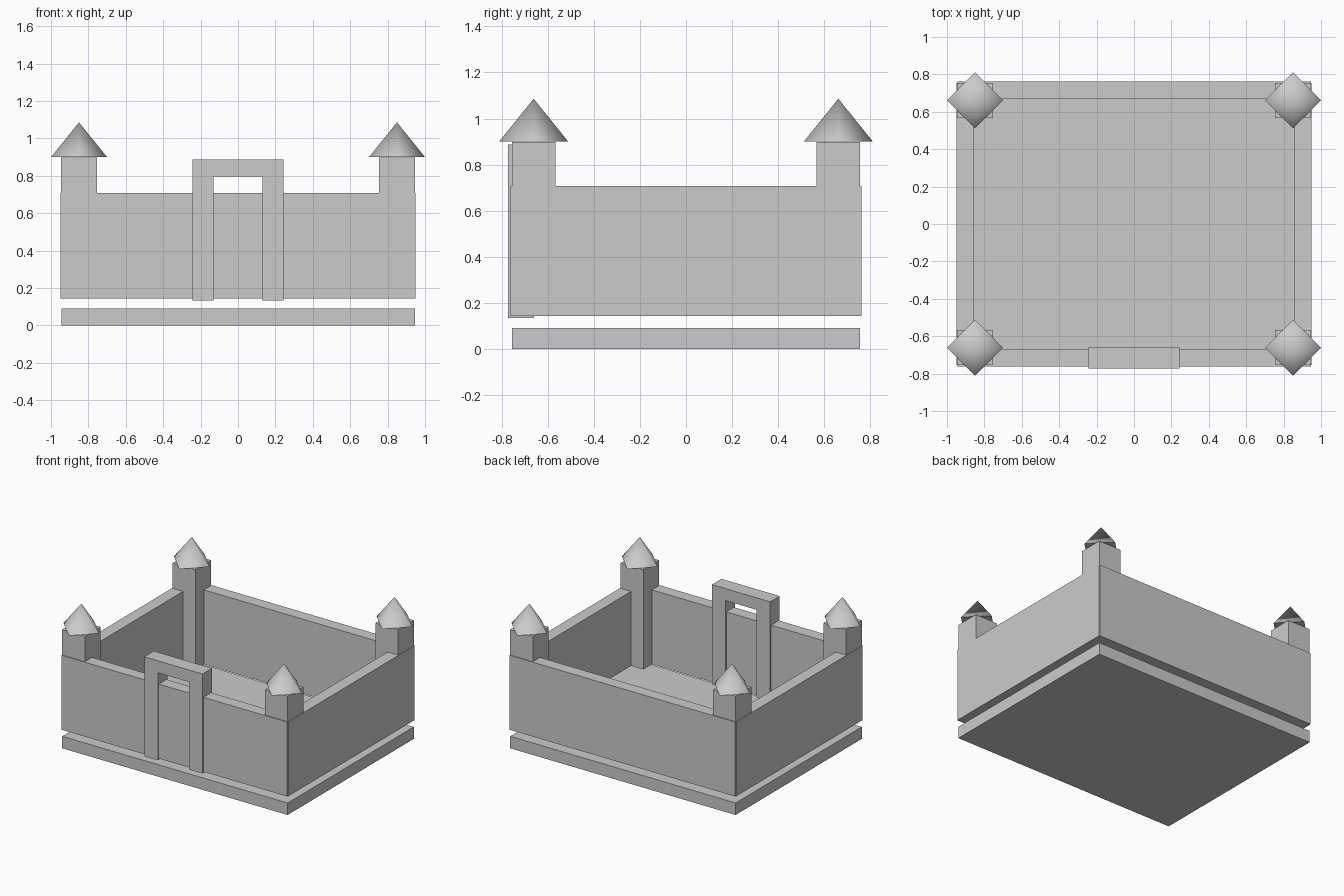
import bpy
import bmesh
from mathutils import Matrix, Vector

if "Cube" in bpy.data.objects:
    bpy.data.objects.remove(bpy.data.objects["Cube"])


def make_object(name, bm):
    bmesh.ops.recalc_face_normals(bm, faces=bm.faces)
    mesh = bpy.data.meshes.new(name)
    bm.to_mesh(mesh)
    bm.free()
    obj = bpy.data.objects.new(name, mesh)
    bpy.context.collection.objects.link(obj)
    return obj


def box(name, lo, hi):
    lo, hi = Vector(lo), Vector(hi)
    bm = bmesh.new()
    bmesh.ops.create_cube(bm, size=1, matrix=Matrix.Translation((lo + hi) / 2)
                          @ Matrix.Diagonal((*(hi - lo), 1)))
    return make_object(name, bm)


def centred_box(name, x, y, half_x, half_y, z0, z1):
    return box(name, (x - half_x, y - half_y, z0), (x + half_x, y + half_y, z1))


# Foundation slab, separated from the walls by a thin gap
centred_box("base_slab", 0, 0, 0.945, 0.755, 0, 0.091)

# Four walls, leaving a tiny notch at each outer corner
WALL_Z = (0.143, 0.707)
for side, s in (("front", -1), ("back", 1)):
    centred_box(side + "_wall", 0, s * 0.716, 0.945, 0.046, *WALL_Z)
for side, s in (("left", -1), ("right", 1)):
    centred_box(side + "_wall", s * 0.904, 0, 0.046, 0.755, *WALL_Z)

# Corner towers with four-sided, smooth-shaded roofs turned by 45 degrees
for y_name, sy in (("front", -1), ("back", 1)):
    for x_name, sx in (("left", -1), ("right", 1)):
        prefix = y_name + "_" + x_name
        x, y = sx * 0.85, sy * 0.661
        centred_box(prefix + "_tower", x, y, 0.095, 0.094, WALL_Z[0], 0.899)
        bm = bmesh.new()
        bmesh.ops.create_cone(bm, cap_ends=True, segments=4, radius1=0.15,
                              radius2=0, depth=0.186,
                              matrix=Matrix.Translation((x, y, 0.993)))
        bmesh.ops.remove_doubles(bm, verts=bm.verts, dist=1e-5)
        bm.normal_update()
        for face in bm.faces:
            face.smooth = abs(face.normal.z) < 0.9
        make_object(prefix + "_tower_roof", bm)

# Gate frame: one arch-shaped profile extruded through the front wall
profile = [(-0.244, 0.134), (-0.244, 0.888), (0.244, 0.888), (0.244, 0.134),
           (0.131, 0.134), (0.131, 0.797), (-0.131, 0.797), (-0.131, 0.134)]
bm = bmesh.new()
front = bm.faces.new([bm.verts.new((x, -0.773, z)) for x, z in profile])
extruded = bmesh.ops.extrude_face_region(bm, geom=[front], use_keep_orig=True)
bmesh.ops.translate(bm, vec=(0, 0.114, 0),
                    verts=[v for v in extruded["geom"] if isinstance(v, bmesh.types.BMVert)])
make_object("gate_frame", bm)
